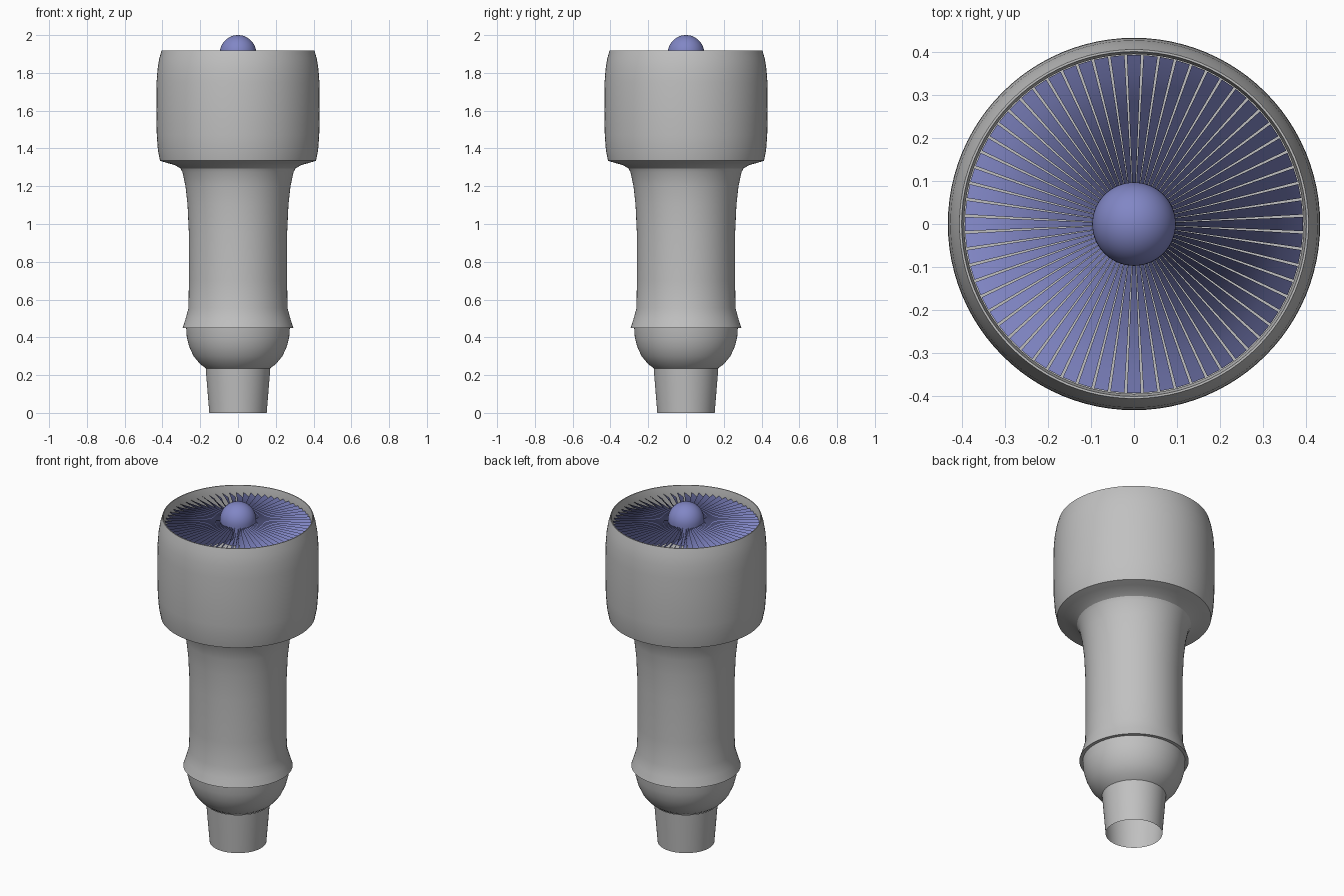
import bpy, bmesh, math
from mathutils import Vector

if "Cube" in bpy.data.objects:
    bpy.data.objects.remove(bpy.data.objects["Cube"])


def material(name, rgb):
    m = bpy.data.materials.new(name)
    m.diffuse_color = (*rgb, 1)
    m.use_nodes = True
    m.node_tree.nodes["Principled BSDF"].inputs["Base Color"].default_value = m.diffuse_color
    return m


GREY = material("casing grey", (0.53, 0.53, 0.53))
BLUE = material("fan blue", (0.22, 0.24, 0.56))


def finish(name, bm, mat, angle=30):
    me = bpy.data.meshes.new(name)
    bm.to_mesh(me)
    bm.free()
    ob = bpy.data.objects.new(name, me)
    bpy.context.collection.objects.link(ob)
    me.materials.append(mat)
    bpy.ops.object.select_all(action='DESELECT')
    ob.select_set(True)
    bpy.context.view_layer.objects.active = ob
    bpy.ops.object.shade_smooth_by_angle(angle=math.radians(angle))
    return ob


def lathe(name, profile, mat, sides=96):
    """Spin (radius, height) points round z; going up the profile faces outward."""
    bm = bmesh.new()
    rings = []
    for r, z in profile:
        if r == 0:
            rings.append([bm.verts.new((0, 0, z))] * sides)
        else:
            rings.append([bm.verts.new((r * math.cos(2 * math.pi * i / sides),
                                        r * math.sin(2 * math.pi * i / sides), z))
                          for i in range(sides)])
    for a, b in zip(rings, rings[1:]):
        for i in range(sides):
            j = (i + 1) % sides
            loop = list(dict.fromkeys([a[i], a[j], b[j], b[i]]))
            bm.faces.new(loop)
    return finish(name, bm, mat)


# Open exhaust nozzle
lathe("exhaust_nozzle", [(0.152, 0), (0.171, 0.235)], GREY)

# Rounded turbine housing above the nozzle
lathe("turbine_bowl", [(0.168, 0.235), (0.20, 0.258), (0.235, 0.30), (0.258, 0.35),
                       (0.271, 0.40), (0.275, 0.46)], GREY)

# Core casing with flared skirt and upper shoulder
lathe("core_casing", [(0.273, 0.45), (0.293, 0.45), (0.277, 0.50), (0.262, 0.555),
                      (0.260, 0.70), (0.260, 0.95), (0.267, 1.10), (0.278, 1.20),
                      (0.294, 1.275), (0.305, 1.295), (0.335, 1.312),
                      (0.375, 1.323), (0.413, 1.335)], GREY)

# Fan cowl, rolling over the front lip into the intake duct
lathe("fan_cowl", [(0.413, 1.335), (0.424, 1.39), (0.430, 1.47), (0.432, 1.60),
                   (0.431, 1.75), (0.426, 1.82), (0.417, 1.875), (0.405, 1.918),
                   (0.400, 1.918), (0.394, 1.88), (0.394, 1.79)], GREY)

# Plate behind the fan
lathe("fan_back_plate", [(0.394, 1.79), (0, 1.79)], GREY)

# Domed spinner
R, C = 0.097, 1.903
lathe("spinner", [(R, 1.79)] + [(R * math.cos(t * math.pi / 24), C + R * math.sin(t * math.pi / 24))
                                for t in range(12)] + [(0, C + R)], BLUE, 64)

# Twisted fan blades: steep at the hub, flatter at the tip
COUNT, STEPS = 64, 6
bm = bmesh.new()
for k in range(COUNT):
    a = 2 * math.pi * k / COUNT
    radial = Vector((math.cos(a), math.sin(a), 0))
    tangent = Vector((-math.sin(a), math.cos(a), 0))
    prev = None
    for s in range(STEPS + 1):
        f = s / STEPS
        r = 0.09 + (0.392 - 0.09) * f
        half = 0.004 + 0.0125 * f
        rise = 0.032 - 0.018 * f
        p = radial * r + Vector((0, 0, 1.865))
        edge = [bm.verts.new(p + tangent * half * e + Vector((0, 0, rise * e))) for e in (-1, 1)]
        if prev:
            bm.faces.new((prev[0], edge[0], edge[1], prev[1]))
        prev = edge
finish("fan_blades", bm, BLUE)
